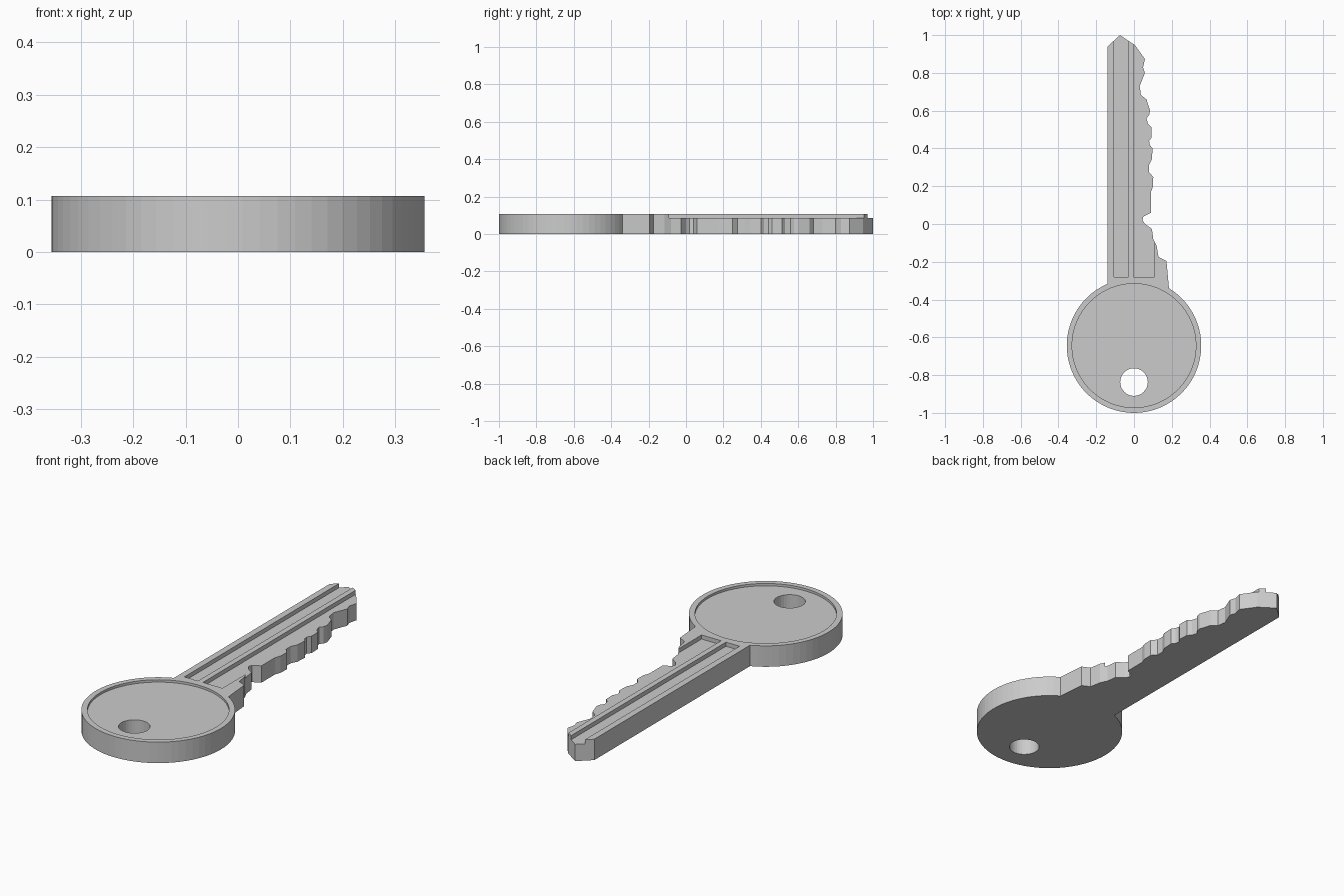
import bpy, bmesh, math

if "Cube" in bpy.data.objects:
    bpy.data.objects.remove(bpy.data.objects["Cube"])

THICK = 0.107
BOW_Y, BOW_R = -0.644, 0.356


def prism(name, points, z0, z1):
    """Extrude a closed 2D outline between two heights."""
    bm = bmesh.new()
    base = bm.faces.new([bm.verts.new((x, y, z0)) for x, y in points])
    res = bmesh.ops.extrude_face_region(bm, geom=[base])
    top = [v for v in res["geom"] if isinstance(v, bmesh.types.BMVert)]
    bmesh.ops.translate(bm, verts=top, vec=(0, 0, z1 - z0))
    bmesh.ops.recalc_face_normals(bm, faces=bm.faces)
    mesh = bpy.data.meshes.new(name)
    bm.to_mesh(mesh)
    bm.free()
    obj = bpy.data.objects.new(name, mesh)
    bpy.context.collection.objects.link(obj)
    return obj


def arc(cx, cy, r, a0, a1, n):
    return [(cx + r * math.cos(a0 + (a1 - a0) * i / n),
             cy + r * math.sin(a0 + (a1 - a0) * i / n)) for i in range(n)]


def circle(cx, cy, r, n):
    return arc(cx, cy, r, 0, 2 * math.pi, n)


def rect(x0, x1, y0, y1):
    return [(x0, y0), (x1, y0), (x1, y1), (x0, y1)]


def cut(target, cutter):
    mod = target.modifiers.new(cutter.name, 'BOOLEAN')
    mod.operation = 'DIFFERENCE'
    mod.solver = 'EXACT'
    mod.object = cutter
    cutter.hide_render = True
    cutter.hide_viewport = True


# Blade edge: tip down the toothed side to the shoulder
teeth = [(-0.14, 0.94), (-0.074, 1.0), (0.005, 0.947), (0.058, 0.873), (0.048, 0.83),
         (0.058, 0.80), (0.03, 0.73), (0.037, 0.683), (0.066, 0.66), (0.085, 0.60),
         (0.08, 0.577), (0.066, 0.56), (0.074, 0.53), (0.092, 0.513), (0.094, 0.46),
         (0.08, 0.44), (0.084, 0.418), (0.098, 0.40), (0.095, 0.344), (0.079, 0.312),
         (0.079, 0.275), (0.102, 0.249), (0.101, 0.20), (0.09, 0.17), (0.09, 0.06),
         (0.05, 0.04), (0.045, 0.02), (0.058, 0.0), (0.095, -0.026), (0.102, -0.08),
         (0.12, -0.116), (0.13, -0.175), (0.172, -0.196)]

# Round bow, clockwise from the shoulder back to the straight edge
a_right = math.acos(0.185 / BOW_R)
a_left = math.acos(-0.14 / BOW_R) - 2 * math.pi
bow = arc(0, BOW_Y, BOW_R, a_right, a_left, 56)
bow.append((-0.14, BOW_Y + BOW_R * math.sin(a_left)))
key = prism("key_body", teeth + bow, 0, THICK)

# Keyring hole, shallow bow recess and the two blade grooves
cut(key, prism("keyring_hole_cutter", circle(0, -0.837, 0.073, 32), -0.1, 0.3))
cut(key, prism("bow_recess_cutter", circle(0, BOW_Y, 0.328, 64), THICK - 0.012, 0.3))
cut(key, prism("left_groove_cutter", rect(-0.107, -0.03, -0.28, 1.1), 0.086, 0.3))
cut(key, prism("right_groove_cutter", rect(-0.002, 0.108, -0.28, 1.1), 0.086, 0.3))

# Bake the cuts and drop the cutters
bpy.context.view_layer.update()
deps = bpy.context.evaluated_depsgraph_get()
baked = bpy.data.meshes.new_from_object(key.evaluated_get(deps))
key.modifiers.clear()
key.data = baked
for obj in list(bpy.data.objects):
    if obj.name.endswith("_cutter"):
        bpy.data.objects.remove(obj)
